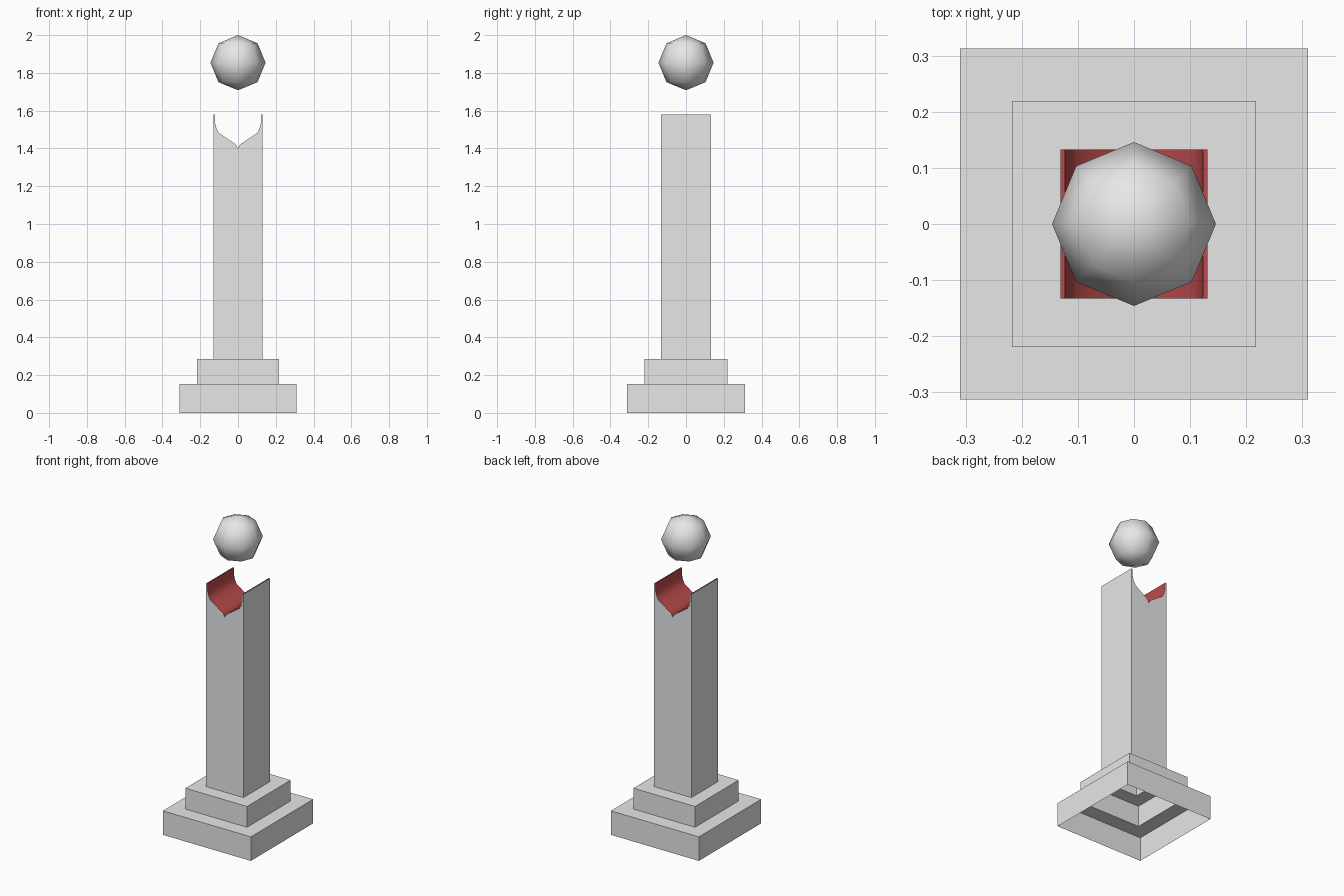
import bpy, bmesh, math

if "Cube" in bpy.data.objects:
    bpy.data.objects.remove(bpy.data.objects["Cube"])


def material(name, rgb):
    m = bpy.data.materials.new(name)
    m.diffuse_color = (*rgb, 1)
    m.use_nodes = True
    m.node_tree.nodes["Principled BSDF"].inputs["Base Color"].default_value = m.diffuse_color
    return m


GREY = material("light_grey", (0.8, 0.8, 0.8))
RED = material("dull_red", (0.5, 0.07, 0.07))


def finish(name, bm, mats):
    mesh = bpy.data.meshes.new(name)
    bm.to_mesh(mesh)
    bm.free()
    for m in mats:
        mesh.materials.append(m)
    ob = bpy.data.objects.new(name, mesh)
    bpy.context.collection.objects.link(ob)
    return ob


def tier(name, outer, inner, z0, z1):
    """Open-bottomed square step: four walls and a ledge around the next part."""
    bm = bmesh.new()
    corners = [(-1, -1), (1, -1), (1, 1), (-1, 1)]
    rings = [[bm.verts.new((sx * hx, sy * hy, z)) for sx, sy in corners]
             for (hx, hy), z in ((outer, z0), (outer, z1), (inner, z1))]
    for low, high in zip(rings, rings[1:]):
        for i in range(4):
            j = (i + 1) % 4
            bm.faces.new((low[i], low[j], high[j], high[i]))
    return finish(name, bm, [GREY])


# Stepped hollow plinth
BASE, STEP, SHAFT = (0.31, 0.313), (0.217, 0.219), (0.131, 0.133)
tier("lower_base", BASE, STEP, 0.0, 0.153)
tier("upper_base", STEP, SHAFT, 0.153, 0.286)

# Shaft: front profile pushed through in y, with the red groove on top
half = [(0.131, 1.58), (0.123, 1.58), (0.121, 1.535), (0.114, 1.505), (0.102, 1.482),
        (0.065, 1.457), (0.026, 1.431), (0.01, 1.42)]
groove = half + [(0, 1.40)] + [(-x, z) for x, z in reversed(half)]
profile = [(-SHAFT[0], 0.286), (SHAFT[0], 0.286)] + groove
bm = bmesh.new()
front = [bm.verts.new((x, -SHAFT[1], z)) for x, z in profile]
back = [bm.verts.new((x, SHAFT[1], z)) for x, z in profile]
bm.faces.new(front)
bm.faces.new(back[::-1])
n = len(profile)
for i in range(1, n):                      # the bottom edge stays open
    j = (i + 1) % n
    f = bm.faces.new((front[j], front[i], back[i], back[j]))
    f.material_index = 1 if 2 <= i < n - 1 else 0
shaft = finish("shaft", bm, [GREY, RED])
bpy.context.view_layer.objects.active = shaft
shaft.select_set(True)
bpy.ops.object.shade_smooth_by_angle(angle=math.radians(35))

# Floating low-poly ball
bm = bmesh.new()
bmesh.ops.create_uvsphere(bm, u_segments=8, v_segments=4, radius=0.146)
for f in bm.faces:
    f.smooth = True
ball = finish("ball", bm, [GREY])
ball.location.z = 1.854
